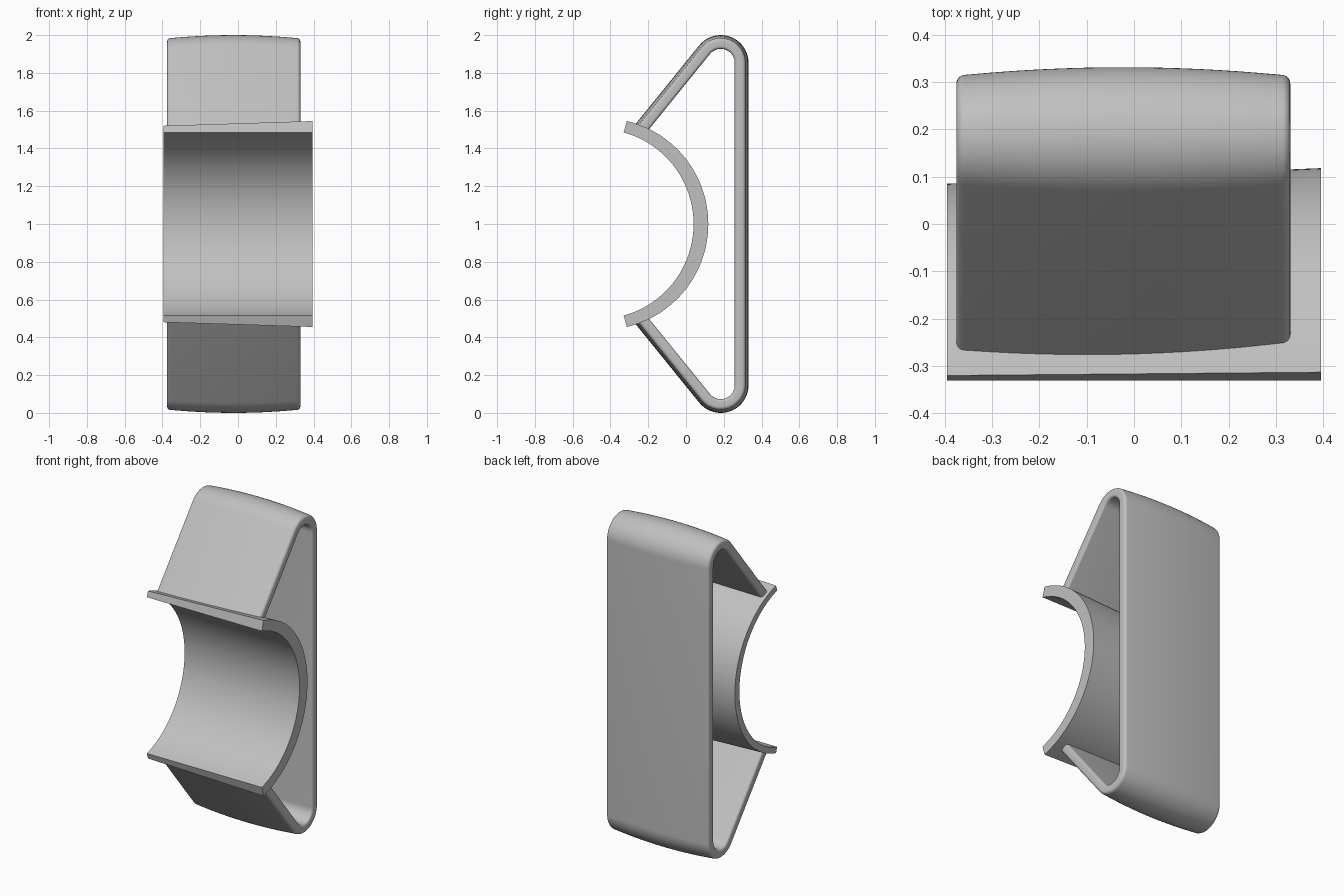
import bpy, bmesh
from math import sin, cos, pi, radians, sqrt, atan2
from mathutils import Vector

cube = bpy.data.objects.get("Cube")
if cube:
    bpy.data.objects.remove(cube, do_unlink=True)

grey = bpy.data.materials.new("plain grey")
grey.use_nodes = True
grey.diffuse_color = (0.53, 0.53, 0.53, 1)
grey.node_tree.nodes["Principled BSDF"].inputs["Base Color"].default_value = grey.diffuse_color


def loft(name, rings):
    """Skin a list of closed rings and cap both ends."""
    bm = bmesh.new()
    loops = [[bm.verts.new(p) for p in ring] for ring in rings]
    for a, b in zip(loops, loops[1:]):
        for i in range(len(a)):
            j = (i + 1) % len(a)
            bm.faces.new((a[i], a[j], b[j], b[i]))
    bm.faces.new(loops[0])
    bm.faces.new(loops[-1])
    bmesh.ops.recalc_face_normals(bm, faces=bm.faces)
    mesh = bpy.data.meshes.new(name)
    bm.to_mesh(mesh)
    bm.free()
    mesh.materials.append(grey)
    obj = bpy.data.objects.new(name, mesh)
    bpy.context.collection.objects.link(obj)
    bpy.ops.object.select_all(action='DESELECT')
    obj.select_set(True)
    bpy.context.view_layer.objects.active = obj
    bpy.ops.object.shade_smooth_by_angle(angle=radians(35))
    return obj


# Curved cradle: constant inner arc, outer arc growing towards +x
def arc_point(x, apex, end_y, half_height, t):
    depth = apex - end_y
    radius = (depth ** 2 + half_height ** 2) / (2 * depth)
    centre = apex - radius
    angle = t * atan2(half_height, end_y - centre)
    return Vector((x, centre + radius * cos(angle), 1 + radius * sin(angle)))


HALF = 0.395
inner = (0.04, -0.33, 0.485)
STEPS = 64
rings = []
for i in range(STEPS + 1):
    t = 2 * i / STEPS - 1
    rings.append([arc_point(-HALF, *inner, t),
                  arc_point(HALF, *inner, t),
                  arc_point(HALF, 0.118, -0.313, 0.545, t),
                  arc_point(-HALF, 0.085, -0.32, 0.52, t)])
loft("cradle", rings)

# Strap cross-section: flat inside, crowned outside, rounded rims
X0, X1 = -0.375, 0.33
R_IN, R_OUT, SAG = 0.074, 0.147, 0.018
section = []


def fillet(x, r, radius, start):
    for k in range(7):
        a = radians(start + 15 * k)
        section.append((x + radius * cos(a), r + radius * sin(a)))


fillet(X0 + 0.015, R_IN + 0.015, 0.015, 180)
fillet(X1 - 0.015, R_IN + 0.015, 0.015, 270)
fillet(X1 - 0.018, R_OUT - SAG - 0.016, 0.018, 0)
mid, half = (X0 + X1) / 2, (X1 - X0) / 2
for k in range(1, 16):
    u = 0.92 * (1 - k / 8)
    section.append((mid + half * u, R_OUT - SAG * u * u))
fillet(X0 + 0.018, R_OUT - SAG - 0.016, 0.018, 90)

# Strap path: sloped arm, rounded bend, straight back, mirrored below
BEND = Vector((0.184, 1.853))
CRADLE, REACH = Vector((-0.463, 1.0)), 0.518
TILT = radians(141)


def bend_ring(angle):
    return [Vector((x, BEND.x + r * cos(angle), BEND.y + r * sin(angle)))
            for x, r in section]


def arm_end_ring():
    normal = Vector((cos(TILT), sin(TILT)))
    along = Vector((-normal.y, normal.x))
    ring = []
    for x, r in section:
        p = BEND + normal * r
        q = p - CRADLE
        b = q.dot(along)
        s = -b - sqrt(max(0, b * b - q.dot(q) + REACH ** 2))
        p = p + along * s
        ring.append(Vector((x, p.x, p.y)))
    return ring


upper = [arm_end_ring()] + [bend_ring(TILT * (1 - i / 28)) for i in range(29)]
lower = [[Vector((p.x, p.y, 2 - p.z)) for p in ring] for ring in reversed(upper)]
loft("strap", upper + lower)
